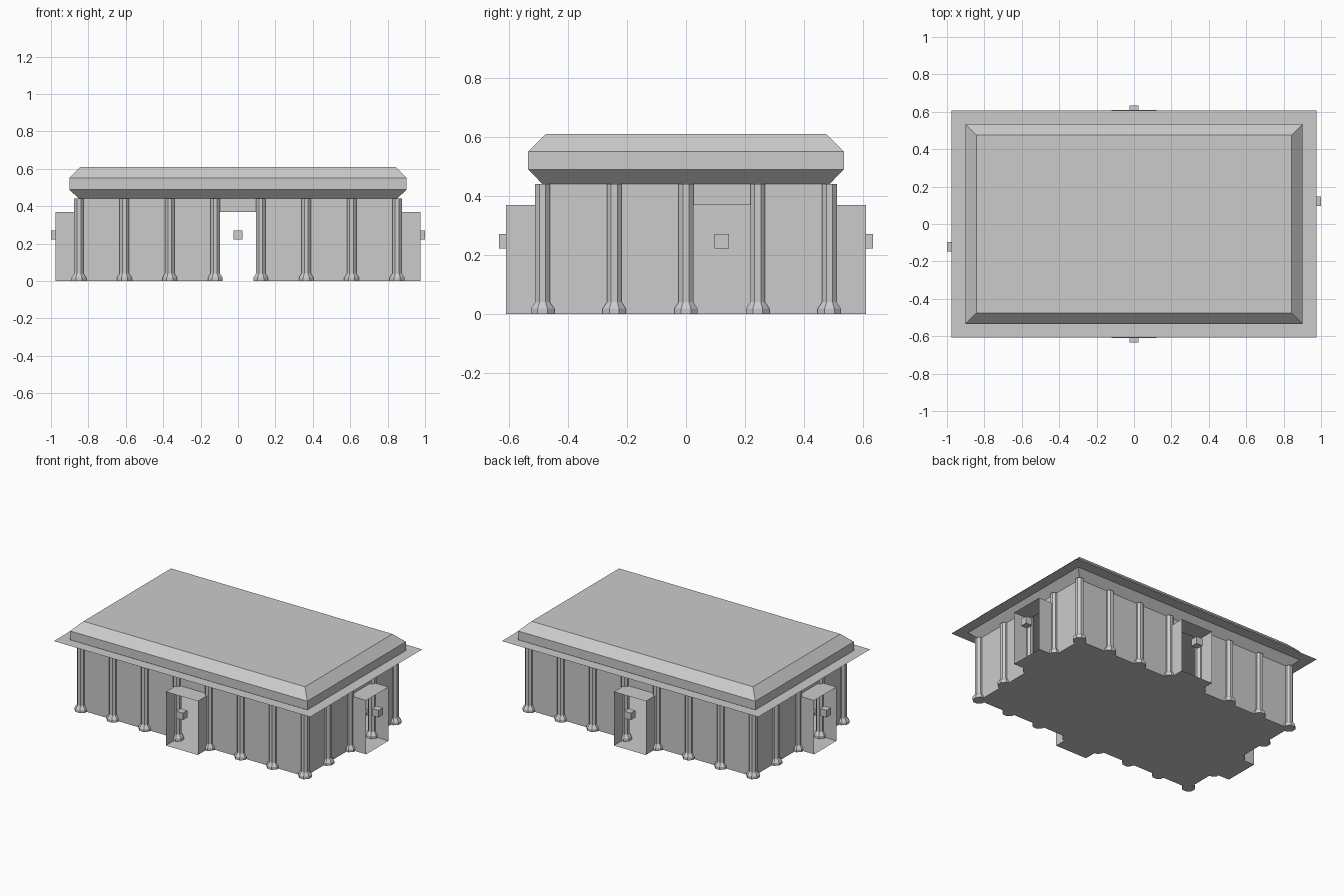
import bpy, bmesh
from math import pi, cos, sin
from mathutils import Vector

if "Cube" in bpy.data.objects:
    bpy.data.objects.remove(bpy.data.objects["Cube"])

P = 0.2431                 # column spacing
HX, HY = 3.5 * P, 2 * P    # half size of the hall
WALL, DOOR, DEPTH = 0.44, 0.37, 0.124
UP = Vector((0, 0, 1))


def finish(name, bm):
    bmesh.ops.remove_doubles(bm, verts=bm.verts, dist=1e-5)
    me = bpy.data.meshes.new(name)
    bm.to_mesh(me)
    bm.free()
    ob = bpy.data.objects.new(name, me)
    bpy.context.collection.objects.link(ob)
    return ob


def face(bm, pts):
    return bm.faces.new([bm.verts.new(p) for p in pts])


def loft(bm, rings, bottom=True, top=True):
    """Join closed rings of equal point count, bottom to top."""
    for a, b in zip(rings, rings[1:]):
        n = len(a)
        for i in range(n):
            j = (i + 1) % n
            face(bm, (a[i], a[j], b[j], b[i]))
    if bottom:
        face(bm, rings[0][::-1])
    if top:
        face(bm, rings[-1])


def rect(x, y, z):
    return [Vector(p) for p in ((-x, -y, z), (x, -y, z), (x, y, z), (-x, y, z))]


# start corner, direction along wall, outward normal, bay count, doorway bay
SIDES = {
    "front": ((-HX, -HY, 0), (1, 0, 0), (0, -1, 0), 7, 3),
    "right": ((HX, -HY, 0), (0, 1, 0), (1, 0, 0), 4, 2),
    "back": ((HX, HY, 0), (-1, 0, 0), (0, 1, 0), 7, 3),
    "left": ((-HX, HY, 0), (0, -1, 0), (-1, 0, 0), 4, 2),
}

walls = bmesh.new()
face(walls, rect(HX, HY, 0)[::-1])
columns = []
for side, (start, u, n, bays, door) in SIDES.items():
    start, u, n = Vector(start), Vector(u), Vector(n)
    for i in range(bays):
        a, b = start + u * P * i, start + u * P * (i + 1)
        columns.append(a)
        # wall bay, or only the strip above a doorway
        z = UP * (DOOR if i == door else 0)
        face(walls, (a + z, b + z, b + UP * WALL, a + UP * WALL))
        if i == door:
            # open-fronted porch: floor, roof and two cheeks
            ao, bo, h = a + n * DEPTH, b + n * DEPTH, UP * DOOR
            face(walls, (a, b, bo, ao))
            face(walls, (ao + h, bo + h, b + h, a + h))
            face(walls, (a, ao, ao + h, a + h))
            face(walls, (bo, b, b + h, bo + h))
            # small block floating in the porch opening
            bm = bmesh.new()
            bmesh.ops.create_cube(bm, size=0.049)
            finish(side + "_door_block", bm).location = (ao + bo) / 2 + UP * 0.247
finish("walls_and_porches", walls)

# Octagonal columns with a flared foot
bm = bmesh.new()
for c in columns:
    loft(bm, [[c + Vector((r * cos(pi / 8 + k * pi / 4), r * sin(pi / 8 + k * pi / 4), z))
               for k in range(8)]
              for r, z in ((0.043, 0), (0.043, 0.018), (0.027, 0.04), (0.027, WALL))])
finish("columns", bm)

# Roof: flared cornice, upright band, bevelled edge, flat top
bm = bmesh.new()
loft(bm, [rect(HX, HY, WALL), rect(0.902, 0.535, 0.49),
          rect(0.902, 0.535, 0.55), rect(0.842, 0.475, 0.61)], bottom=False)
finish("roof", bm)

# Thin eaves sheet
bm = bmesh.new()
face(bm, rect(0.975, 0.608, 0.489))
finish("eaves_sheet", bm)
